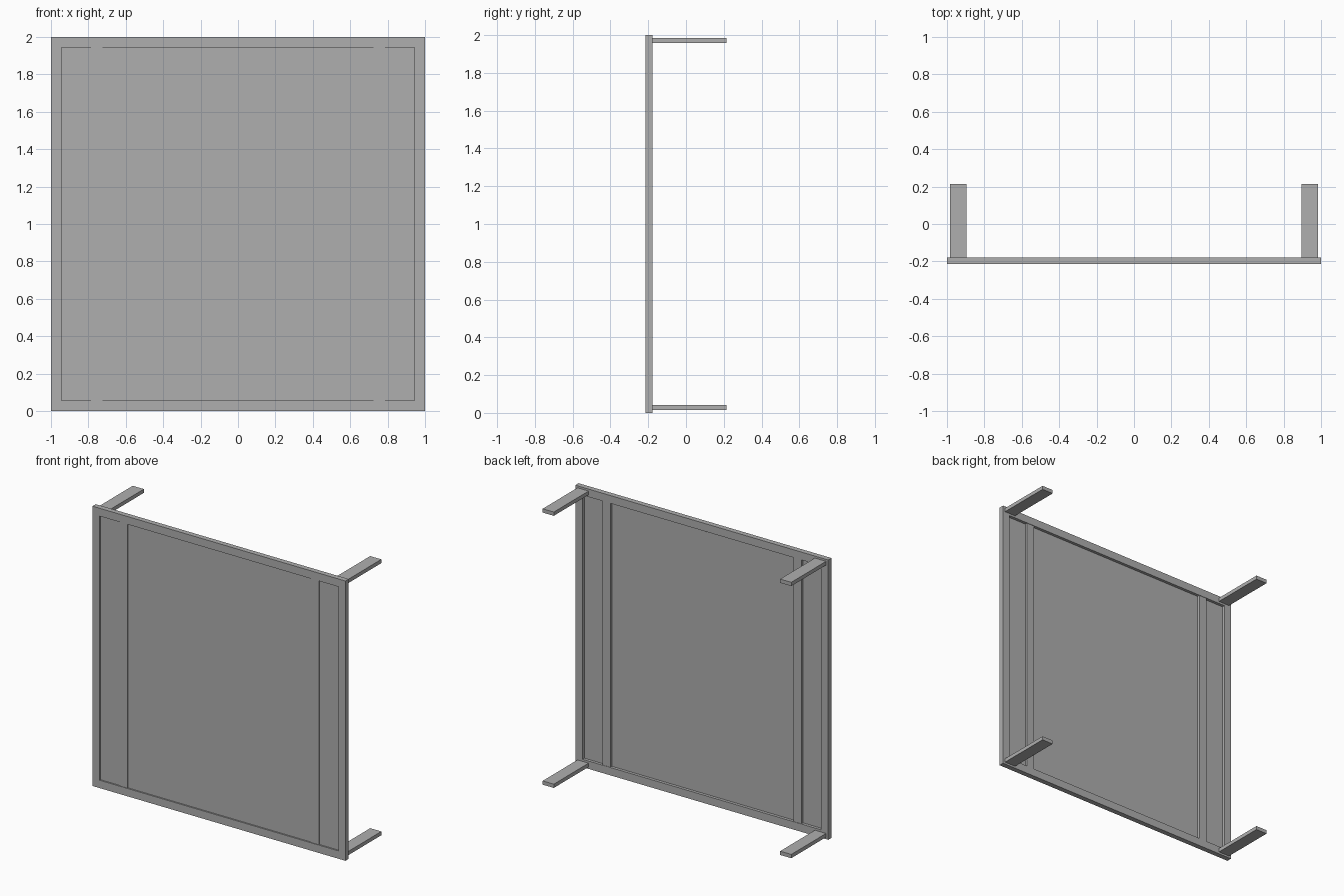
import bpy
import bmesh
from mathutils import Vector

cube = bpy.data.objects.get("Cube")
if cube:
    bpy.data.objects.remove(cube, do_unlink=True)

grey = bpy.data.materials.new("plain_grey")
grey.use_nodes = True
colour = (0.43, 0.43, 0.43, 1)
grey.diffuse_color = colour
grey.node_tree.nodes["Principled BSDF"].inputs["Base Color"].default_value = colour

FRONT, BACK = -0.215, -0.178
INNER, BORDER = 0.944, 0.056      # half width of the opening, frame width
STILE_IN, STILE_OUT = 0.725, 0.787


def box(name, x, y, z):
    """Box between the given (low, high) pairs."""
    bm = bmesh.new()
    bmesh.ops.create_cube(bm, size=1)
    spans = (x, y, z)
    size = Vector([hi - lo for lo, hi in spans])
    mid = Vector([(hi + lo) / 2 for lo, hi in spans])
    for v in bm.verts:
        v.co = Vector([c * s for c, s in zip(v.co, size)]) + mid
    return finish(name, bm)


def finish(name, bm):
    mesh = bpy.data.meshes.new(name)
    bm.to_mesh(mesh)
    bm.free()
    mesh.materials.append(grey)
    obj = bpy.data.objects.new(name, mesh)
    bpy.context.collection.objects.link(obj)
    return obj


# Square outer frame, one continuous ring
bm = bmesh.new()
rings = []
for half in (1, INNER):
    for y in (FRONT, BACK):
        rings.append([bm.verts.new((sx * half, y, 1 + sz * half))
                      for sx, sz in ((-1, -1), (1, -1), (1, 1), (-1, 1))])
outer_front, outer_back, inner_front, inner_back = rings
for a, b in ((outer_front, inner_front), (inner_front, inner_back),
             (inner_back, outer_back), (outer_back, outer_front)):
    for i in range(4):
        j = (i + 1) % 4
        bm.faces.new((a[i], a[j], b[j], b[i]))
bmesh.ops.recalc_face_normals(bm, faces=bm.faces)
finish("outer_frame", bm)

# Thin recessed panels
opening = (BORDER, 2 - BORDER)
panel_y = (FRONT + 0.010, FRONT + 0.016)
box("centre_panel", (-STILE_IN, STILE_IN), panel_y, opening)

# Upright stiles, side panels and rear arms on both sides
for side, s in (("left", 1), ("right", -1)):
    def span(a, b):
        return tuple(sorted((s * a, s * b)))

    box(side + "_stile", span(STILE_IN, STILE_OUT),
        (FRONT + 0.004, BACK - 0.003), opening)
    box(side + "_panel", span(STILE_OUT, INNER), panel_y, opening)
    for level, z in (("lower", (0.014, 0.041)), ("upper", (1.959, 1.986))):
        box(f"{side}_{level}_arm", span(0.895, 0.983), (BACK, 0.215), z)
